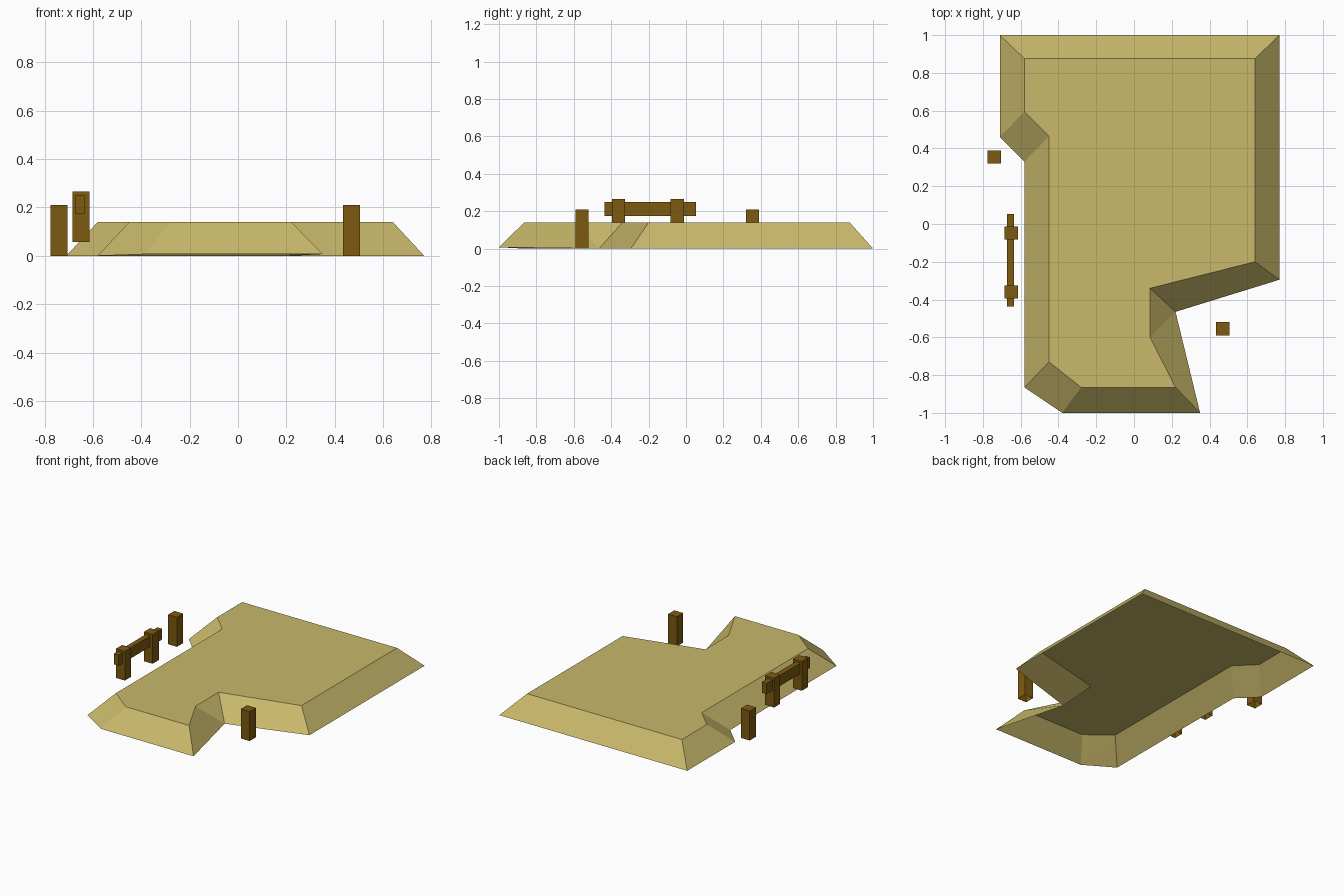
import bpy, bmesh

if "Cube" in bpy.data.objects:
    bpy.data.objects.remove(bpy.data.objects["Cube"])


def material(name, colour):
    m = bpy.data.materials.new(name)
    m.diffuse_color = (*colour, 1)
    m.use_nodes = True
    m.node_tree.nodes["Principled BSDF"].inputs["Base Color"].default_value = m.diffuse_color
    return m


SAND = material("sand", (0.58, 0.48, 0.145))
WOOD = material("brown wood", (0.205, 0.102, 0.005))


def finish(name, bm, mat):
    me = bpy.data.meshes.new(name)
    bm.to_mesh(me)
    bm.free()
    me.materials.append(mat)
    ob = bpy.data.objects.new(name, me)
    bpy.context.collection.objects.link(ob)
    return ob


def box(name, x, y, z, open_bottom=False):
    """Box from (min, max) ranges, optionally without its bottom face."""
    bm = bmesh.new()
    bmesh.ops.create_cube(bm, size=1)
    for v in bm.verts:
        v.co = [r[0] if c < 0 else r[1] for c, r in zip(v.co, (x, y, z))]
    if open_bottom:
        bm.normal_update()
        low = [f for f in bm.faces if f.normal.z < -0.5]
        bmesh.ops.delete(bm, geom=low, context='FACES_ONLY')
    return finish(name, bm, WOOD)


def post(name, x, y, z0, z1, half=0.035):
    return box(name, (x - half, x + half), (y - half, y + half), (z0, z1), True)


# Plateau: flat top with sloping banks, open underneath.
# Each row is top x, y and foot x, y, counter-clockwise.
H = 0.14
RIM = [
    (-0.58, 0.875, -0.71, 1.0),
    (-0.58, 0.595, -0.71, 0.46),
    (-0.45, 0.465, -0.58, 0.33),
    (-0.45, -0.73, -0.58, -0.865),
    (-0.28, -0.865, -0.38, -1.0),
    (0.22, -0.865, 0.35, -1.0),
    (0.085, -0.60, 0.22, -0.465),
    (0.085, -0.34, 0.22, -0.465),
    (0.64, -0.20, 0.77, -0.295),
    (0.64, 0.875, 0.77, 1.0),
]
bm = bmesh.new()
top = [bm.verts.new((a, b, H)) for a, b, c, d in RIM]
foot = [bm.verts.new((c, d, 0.007 if d < -0.9 else 0)) for a, b, c, d in RIM]
bm.faces.new(top)
n = len(RIM)
for i in range(n):
    j = (i + 1) % n
    if i == 3:  # creased corner bank
        bm.faces.new((top[i], foot[i], foot[j]))
        bm.faces.new((top[i], foot[j], top[j]))
    else:
        bm.faces.new((top[i], foot[i], foot[j], top[j]))
bmesh.ops.remove_doubles(bm, verts=bm.verts, dist=0.001)
finish("plateau", bm, SAND)

# Single posts standing on the ground
post("left_post", -0.74, 0.355, 0, 0.21)
post("right_post", 0.47, -0.555, 0, 0.21)

# Short fence: two posts and a rail
for i, y in enumerate((-0.36, -0.047)):
    post(f"fence_post_{i + 1}", -0.65, y, 0.057, 0.265)
box("fence_rail", (-0.672, -0.634), (-0.437, 0.053), (0.174, 0.25))
